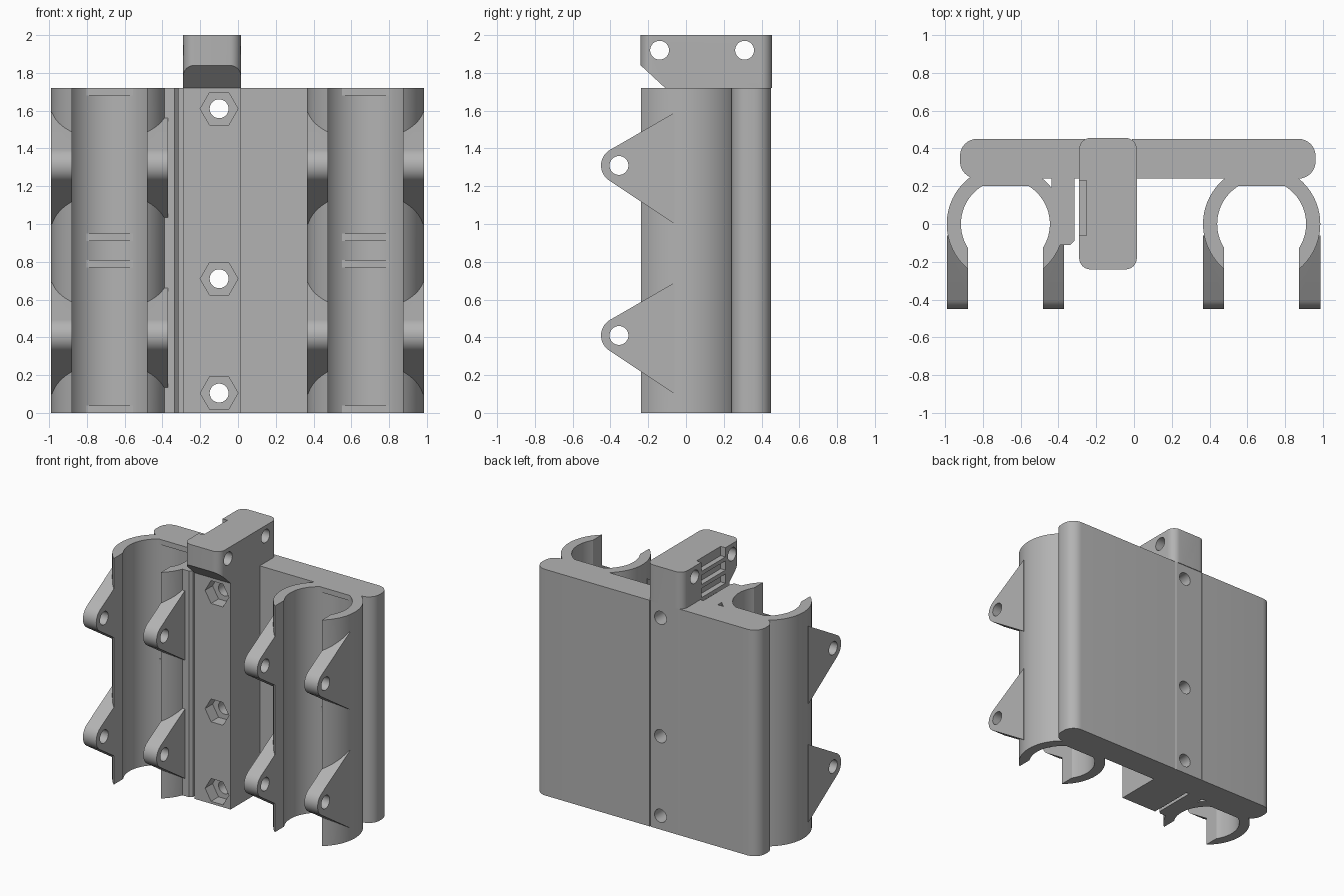
import bpy, bmesh, math
from mathutils import Matrix

cube = bpy.data.objects.get("Cube")
if cube:
    bpy.data.objects.remove(cube, do_unlink=True)

grey = bpy.data.materials.new("plain grey")
grey.use_nodes = True
grey.diffuse_color = (0.45, 0.45, 0.45, 1)
grey.node_tree.nodes["Principled BSDF"].inputs["Base Color"].default_value = (0.45, 0.45, 0.45, 1)

HEIGHT = 1.72
TUBES = {"right": -0.68, "left": 0.675}
OUTER, BORE, GAP = 0.31, 0.235, 0.198


def prism(name, pts, lo, hi, axis="Z"):
    """Extrude a 2D outline: axis Z uses (x, y), X uses (y, z), Y uses (x, z)."""
    place = {"Z": lambda a, b, c: (a, b, c),
             "X": lambda a, b, c: (c, a, b),
             "Y": lambda a, b, c: (a, c, b)}[axis]
    bm = bmesh.new()
    face = bm.faces.new([bm.verts.new(place(a, b, lo)) for a, b in pts])
    new = bmesh.ops.extrude_face_region(bm, geom=[face])["geom"]
    bmesh.ops.translate(bm, vec=place(0, 0, hi - lo),
                        verts=[g for g in new if isinstance(g, bmesh.types.BMVert)])
    bmesh.ops.recalc_face_normals(bm, faces=bm.faces)
    mesh = bpy.data.meshes.new(name)
    bm.to_mesh(mesh)
    bm.free()
    mesh.materials.append(grey)
    ob = bpy.data.objects.new(name, mesh)
    bpy.context.collection.objects.link(ob)
    return ob


def arc(cx, cy, r, start, end, n):
    angles = [math.radians(start + (end - start) * i / n) for i in range(n + 1)]
    return [(cx + r * math.cos(t), cy + r * math.sin(t)) for t in angles]


def circle(cx, cy, r, n=32):
    return arc(cx, cy, r, 0, 360, n)[:-1]


def rect(x0, x1, y0, y1):
    return [(x0, y0), (x1, y0), (x1, y1), (x0, y1)]


def rounded(x0, x1, y0, y1, r):
    return (arc(x1 - r, y1 - r, r, 0, 90, 8) + arc(x0 + r, y1 - r, r, 90, 180, 8)
            + arc(x0 + r, y0 + r, r, 180, 270, 8) + arc(x1 - r, y0 + r, r, 270, 360, 8))


def combine(target, others, operation):
    for ob in others:
        mod = target.modifiers.new(operation.lower(), "BOOLEAN")
        mod.operation, mod.solver, mod.object = operation, "EXACT", ob
        bpy.context.view_layer.objects.active = target
        bpy.ops.object.modifier_apply(modifier=mod.name)
        bpy.data.objects.remove(ob, do_unlink=True)


def smooth(ob):
    bpy.ops.object.select_all(action="DESELECT")
    ob.select_set(True)
    bpy.context.view_layer.objects.active = ob
    bpy.ops.object.shade_smooth_by_angle(angle=math.radians(25))


# Back plate
plate = prism("back_plate", rounded(-0.92, 0.96, 0.24, 0.45, 0.09), 0, HEIGHT)

# Open tube clips with pairs of drilled ears
for side, cx in TUBES.items():
    clip = prism(side + "_clip", circle(cx, 0, OUTER, 96), 0, HEIGHT)
    ears = []
    for z in (0.41, 1.31):
        outline = [(-0.06, z - 0.31), (-0.06, z + 0.28)] + arc(-0.355, z, 0.095, 120, 237, 16)
        for x0, x1 in ((cx - OUTER, cx - GAP), (cx + GAP, cx + OUTER)):
            ears.append(prism("ear", outline, x0, x1, "X"))
    combine(clip, ears, "UNION")
    cuts = [prism("bore", circle(cx, 0, BORE, 96), -0.1, 2),
            prism("mouth", rect(cx - GAP, cx + GAP, -0.6, 0), -0.1, 2)]
    cuts += [prism("pin_hole", circle(-0.355, z, 0.05), cx - 1, cx + 1, "X") for z in (0.41, 1.31)]
    combine(clip, cuts, "DIFFERENCE")
    # Keep the back of the tube inside the plate
    combine(clip, [prism("trim", rect(cx - 1, cx + 1, 0.27, 1), -0.1, 2)], "DIFFERENCE")
    smooth(clip)
    # Thin stop ribs at the back of the bore
    half = math.degrees(math.acos(0.2 / (BORE + 0.01)))
    for i, z in enumerate((0, 0.77, 0.91, HEIGHT - 0.04)):
        rib = prism(f"{side}_bore_rib_{i + 1}",
                    arc(cx, 0, BORE + 0.01, 90 - half, 90 + half, 12), z, z + 0.04)
        smooth(rib)

# Guide strip beside the centre bar
strip = prism("guide_strip", [(-0.435, 0.26), (-0.435, -0.11), (-0.335, -0.11),
                              (-0.315, -0.09), (-0.315, 0.26)], 0, HEIGHT)

# Centre bar with an overhanging head
bar = prism("centre_bar", rounded(-0.29, 0.015, -0.24, 0.455, 0.06), 0, 2)
under = prism("under", [(-0.5, -0.1), (-0.11, -0.1), (-0.11, 1.72), (-0.24, 1.84),
                        (-0.5, 2.08)], -1, 1, "X")
cuts = [under]
cuts += [prism("head_hole", circle(y, 1.92, 0.05), -1, 1, "X") for y in (-0.14, 0.31)]

# Ladder of shallow slots on the side of the bar
for i in range(20):
    z = 1.93 - 0.1 * i
    cuts.append(prism("slot", rect(-0.06, 0.23, z, z + (0.1 if i == 0 else 0.07)),
                      -0.4, -0.25, "X"))
combine(bar, cuts, "DIFFERENCE")

# Bolt holes with hexagonal nut pockets
for z in (0.105, 0.71, 1.61):
    for ob in (bar, plate):
        combine(ob, [prism("bolt_hole", circle(-0.1, z, 0.05), -1, 1, "Y")], "DIFFERENCE")
    combine(bar, [prism("nut_pocket", circle(-0.1, z, 0.1, 6), -0.5, -0.02, "Y")], "DIFFERENCE")

# Clear the plate where the bar passes through it
combine(plate, [prism("bar_slot", rect(-0.26, -0.01, 0.1, 0.6), -0.1, 2)], "DIFFERENCE")
combine(bar, [prism("back_trim", rect(-1, 1, 0.45, 1), -0.1, HEIGHT)], "DIFFERENCE")
combine(plate, [bar], "UNION")
plate.name = "plate_and_bar"
smooth(plate)
